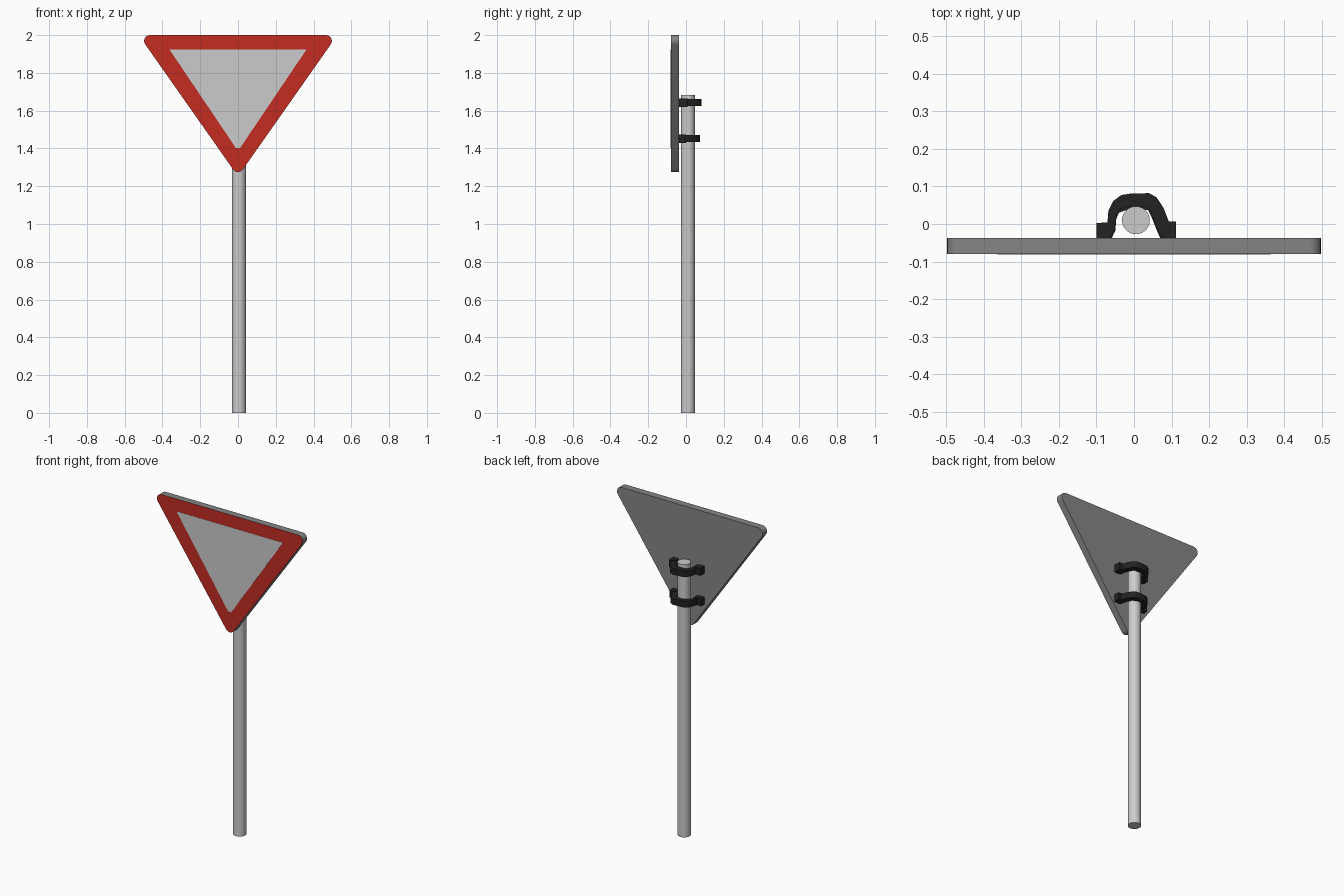
import bpy, bmesh, math

if "Cube" in bpy.data.objects:
    bpy.data.objects.remove(bpy.data.objects["Cube"])


def material(name, rgb):
    m = bpy.data.materials.new(name)
    m.diffuse_color = (*rgb, 1)
    m.use_nodes = True
    m.node_tree.nodes["Principled BSDF"].inputs["Base Color"].default_value = m.diffuse_color
    return m


RED = material("red", (0.54, 0.025, 0.016))
PALE = material("pale grey", (0.60, 0.60, 0.60))
GREY = material("dark grey", (0.235, 0.235, 0.235))
BLACK = material("black", (0.016, 0.016, 0.017))


def finish(name, bm, mats, angle=None):
    bmesh.ops.recalc_face_normals(bm, faces=bm.faces)
    me = bpy.data.meshes.new(name)
    bm.to_mesh(me)
    bm.free()
    for m in mats:
        me.materials.append(m)
    ob = bpy.data.objects.new(name, me)
    bpy.context.collection.objects.link(ob)
    if angle:
        bpy.ops.object.select_all(action='DESELECT')
        ob.select_set(True)
        bpy.context.view_layer.objects.active = ob
        bpy.ops.object.shade_smooth_by_angle(angle=math.radians(angle))
    return ob


def extrude(bm, points, offset):
    """Extrude a closed 3D outline by an offset vector."""
    face = bm.faces.new([bm.verts.new(p) for p in points])
    new = bmesh.ops.extrude_face_region(bm, geom=[face], use_keep_orig=True)["geom"]
    verts = [v for v in new if isinstance(v, bmesh.types.BMVert)]
    bmesh.ops.translate(bm, verts=verts, vec=offset)


# Pole
bm = bmesh.new()
bmesh.ops.create_cone(bm, cap_ends=True, segments=32, radius1=0.037, radius2=0.037, depth=1.682)
bmesh.ops.translate(bm, verts=bm.verts, vec=(0.005, 0.01, 0.841))
finish("pole", bm, [PALE], 40)

# Sign plate: rounded triangle, red front, grey rim and back
R, FRONT, BACK = 0.031, -0.08, -0.037
outline = []
slope = math.degrees(math.atan2(0.663, 0.466))       # side edge angle
for cx, cz, a0, a1 in ((0.466, 1.969, slope - 90, 90),
                       (-0.466, 1.969, 90, 270 - slope),
                       (0, 1.306, 270 - slope, 270 + slope)):
    for i in range(9):
        a = math.radians(a0 + (a1 - a0) * i / 8)
        outline.append((cx + R * math.cos(a), FRONT, cz + R * math.sin(a)))
bm = bmesh.new()
extrude(bm, outline, (0, BACK - FRONT, 0))
for f in bm.faces:
    f.material_index = 1 if f.calc_center_median().y < FRONT + 0.001 else 0
finish("sign_plate", bm, [GREY, RED], 40)

# Pale centre panel
half = [(0.011, 1.402), (0.352, 1.908), (0.363, 1.924)]
panel = half + [(-x, z) for x, z in reversed(half)]
bm = bmesh.new()
extrude(bm, [(x, FRONT - 0.001, z) for x, z in panel], (0, 0.002, 0))
finish("sign_panel", bm, [PALE])

# Clamps: bent strap around the pole with a foot at each end
STRAP = [(-0.071, 0.002), (-0.068, 0.038), (-0.055, 0.063), (-0.034, 0.079), (-0.008, 0.083),
         (0.040, 0.084), (0.060, 0.073), (0.079, 0.044), (0.092, 0.010), (0.100, -0.012),
         (0.072, -0.033), (0.062, -0.010), (0.046, 0.030), (0.037, 0.047), (-0.018, 0.048),
         (-0.040, 0.040), (-0.047, 0.024), (-0.050, -0.010), (-0.064, -0.030)]
FEET = [[(-0.100, -0.037), (-0.062, -0.037), (-0.052, -0.010), (-0.058, 0.006), (-0.100, 0.005)],
        [(0.112, -0.037), (0.075, -0.034), (0.066, -0.016), (0.085, 0.009), (0.112, 0.009)]]


def clamp(name, z, dy):
    bm = bmesh.new()
    for outline, h in [(STRAP, 0.038)] + [(f, 0.045) for f in FEET]:
        extrude(bm, [(x, y + dy, z - h / 2) for x, y in outline], (0, 0, h))
    finish(name, bm, [BLACK], 35)


clamp("upper_clamp", 1.643, -0.002)
clamp("lower_clamp", 1.452, -0.010)
